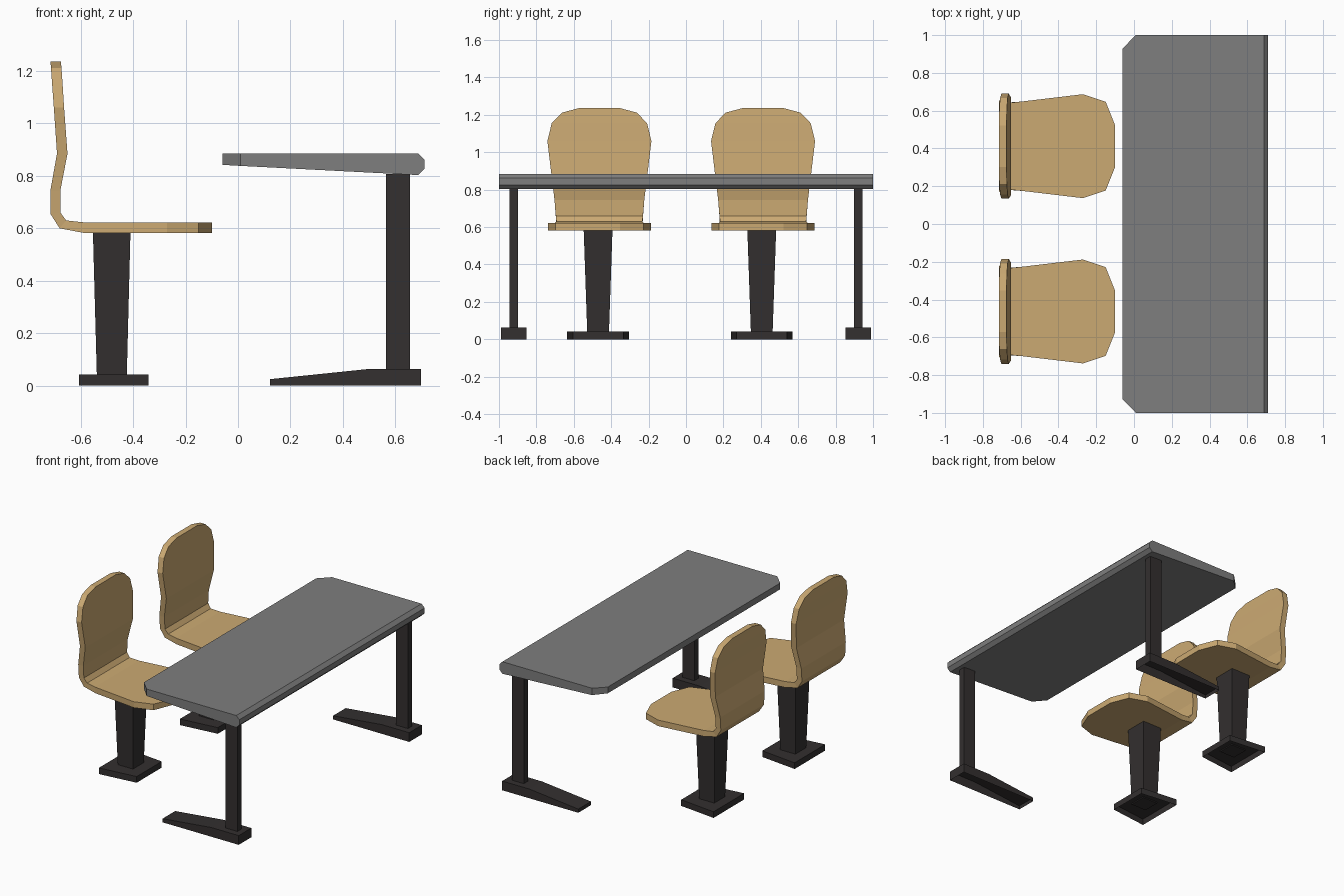
import bpy, bmesh

if "Cube" in bpy.data.objects:
    bpy.data.objects.remove(bpy.data.objects["Cube"])


def material(name, rgb):
    m = bpy.data.materials.new(name)
    m.diffuse_color = (*rgb, 1)
    m.use_nodes = True
    m.node_tree.nodes["Principled BSDF"].inputs["Base Color"].default_value = m.diffuse_color
    return m


WOOD = material("wood", (0.60, 0.40, 0.17))
DARK = material("dark_metal", (0.033, 0.029, 0.029))
GREY = material("grey_top", (0.21, 0.21, 0.21))


def loft(name, rings, mat, open_bottom=False):
    """Skin a row of four-point cross-sections, with capped ends."""
    bm = bmesh.new()
    rows = [[bm.verts.new(p) for p in ring] for ring in rings]
    for a, b in zip(rows, rows[1:]):
        for i in range(4):
            j = (i + 1) % 4
            bm.faces.new((a[i], a[j], b[j], b[i]))
    bm.faces.new(rows[0][::-1])
    bm.faces.new(rows[-1])
    bmesh.ops.recalc_face_normals(bm, faces=bm.faces)
    if open_bottom:
        low = [f for f in bm.faces if all(v.co.z < 1e-4 for v in f.verts)]
        bmesh.ops.delete(bm, geom=low, context='FACES_ONLY')
    mesh = bpy.data.meshes.new(name)
    bm.to_mesh(mesh)
    bm.free()
    mesh.materials.append(mat)
    obj = bpy.data.objects.new(name, mesh)
    bpy.context.collection.objects.link(obj)
    return obj


def band(lower, upper, y, hw):
    """Cross-section running across y between two (x, z) points."""
    return [(lower[0], y - hw, lower[1]), (lower[0], y + hw, lower[1]),
            (upper[0], y + hw, upper[1]), (upper[0], y - hw, upper[1])]


def level(x0, x1, y, hw0, hw1, z):
    """Horizontal cross-section, with its own half width at each x."""
    return [(x0, y - hw0, z), (x1, y - hw1, z), (x1, y + hw1, z), (x0, y + hw0, z)]


# Bent shell: outer point, inner point, half width, from seat front to back top
SHELL = [
    ((-0.10, 0.582), (-0.10, 0.623), 0.11),
    ((-0.15, 0.582), (-0.15, 0.623), 0.235),
    ((-0.27, 0.582), (-0.27, 0.623), 0.275),
    ((-0.585, 0.582), (-0.59, 0.623), 0.237),
    ((-0.68, 0.60), (-0.655, 0.63), 0.23),
    ((-0.715, 0.655), (-0.677, 0.66), 0.233),
    ((-0.715, 0.745), (-0.677, 0.745), 0.24),
    ((-0.69, 0.885), (-0.65, 0.885), 0.257),
    ((-0.702, 1.06), (-0.663, 1.06), 0.278),
    ((-0.709, 1.155), (-0.669, 1.155), 0.255),
    ((-0.713, 1.212), (-0.673, 1.212), 0.20),
    ((-0.715, 1.236), (-0.675, 1.236), 0.11),
]

# Two chairs on pedestals
for side, y in (("left", 0.412), ("right", -0.463)):
    loft(f"{side}_seat_shell", [band(o, i, y, hw) for o, i, hw in SHELL], WOOD)
    yc = y - 0.007
    loft(f"{side}_pedestal", [level(-0.538, -0.424, yc, 0.058, 0.058, 0.035),
                              level(-0.553, -0.41, yc, 0.077, 0.077, 0.584)], DARK)
    loft(f"{side}_pedestal_base", [level(-0.607, -0.342, yc, 0.165, 0.135, z)
                                   for z in (0, 0.042)], DARK, True)

# Table top: tapered underside, clipped corners, chamfered far edge
TOP = [(-0.06, 0.842, 0.885, 0.93), (0.01, 0.838, 0.885, 1.0),
       (0.687, 0.803, 0.885, 1.0), (0.71, 0.826, 0.862, 1.0)]
loft("table_top", [band((x, z0), (x, z1), 0, hw) for x, z0, z1, hw in TOP], GREY)

# Table legs and wedge feet
FOOT = [(0.122, 0.025), (0.49, 0.063), (0.697, 0.063)]
for side, s in (("left", 1), ("right", -1)):
    loft(f"{side}_table_leg", [level(0.565, 0.656, s * 0.92, 0.023, 0.023, z)
                               for z in (0.06, 0.808)], DARK)
    loft(f"{side}_table_foot", [band((x, 0), (x, z), s * 0.92, 0.068)
                                for x, z in FOOT], DARK, True)
